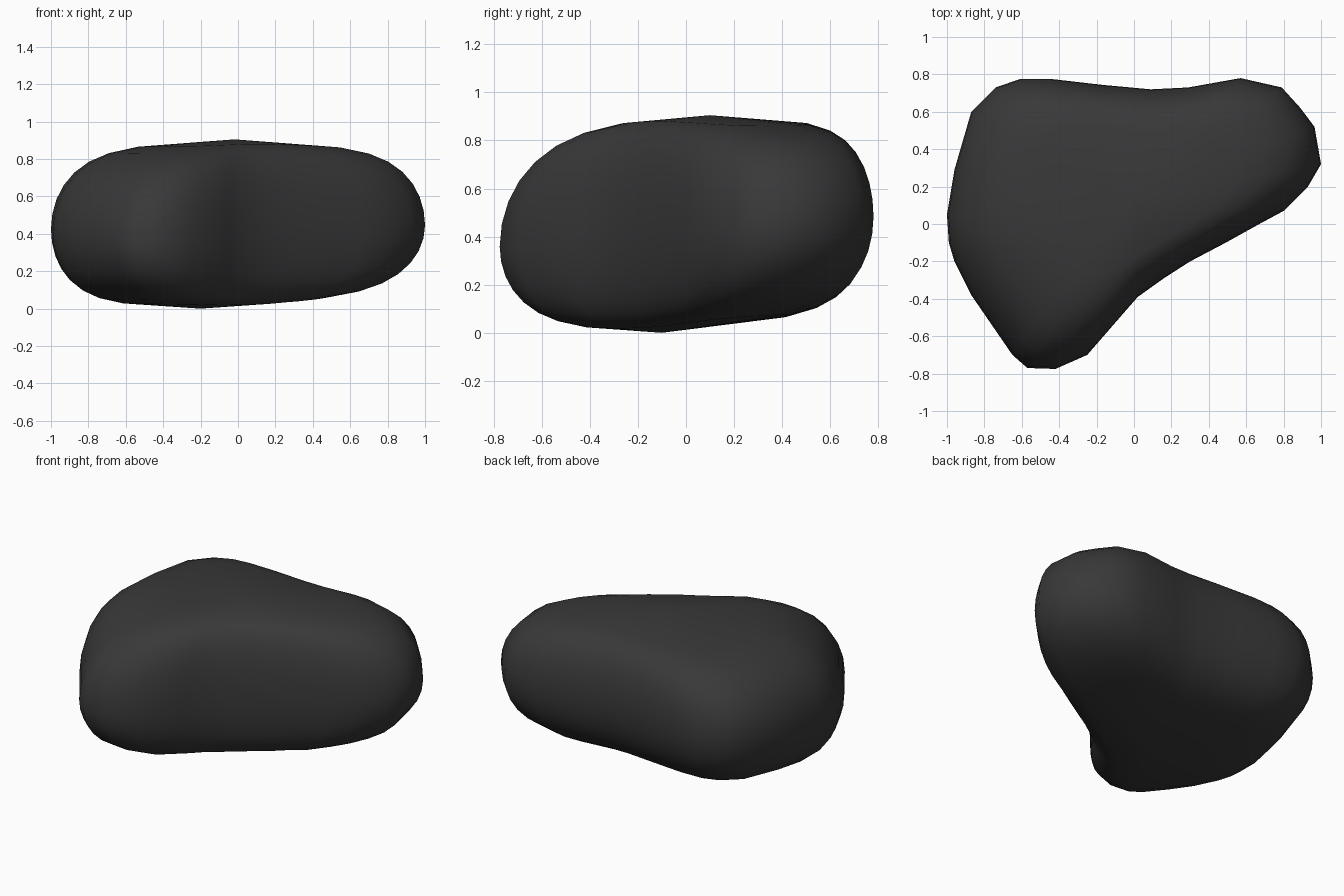
import bpy, bmesh
from math import cos, sin, pi, hypot

if "Cube" in bpy.data.objects:
    bpy.data.objects.remove(bpy.data.objects["Cube"])

# Plan outline of the pebble at its widest, counter-clockwise
outline = [(1.0, .32), (.965, .52), (.89, .62), (.79, .73), (.57, .78), (.29, .73),
           (.09, .72), (-.18, .745), (-.44, .775), (-.61, .775), (-.74, .73),
           (-.87, .6), (-.96, .29), (-1.0, .05), (-.99, -.1), (-.96, -.2),
           (-.87, -.38), (-.76, -.54), (-.65, -.7), (-.57, -.77), (-.42, -.775),
           (-.25, -.7), (-.05, -.47), (.02, -.39), (.16, -.29), (.3, -.2),
           (.49, -.1), (.67, 0), (.8, .07), (.93, .2)]
TOP = (-.02, .10, .905)
BASE = (-.20, -.10, 0.0)
STEPS = 8


def equator(p):
    return .42 + .08 * p[1]


def power(p, pole):
    """Squareness of the shoulder: softer at the front, tighter in the dips."""
    reach = hypot(p[0] - pole[0], p[1] - pole[1])
    return 5 + 1.6 * p[1] + 4 * max(0, .85 - reach)


def ring(bm, pole, t):
    """Ring along a rounded shoulder running from the outline to a pole."""
    verts = []
    for p in outline:
        s, h = cos(t) ** (2 / power(p, pole)), sin(t)
        dx, dy = (p[0] - pole[0]) * s, (p[1] - pole[1]) * s
        # Gentle cone away from the crown, and a lift under the back
        r = hypot(dx, dy)
        tilt = -.06 * r if pole is TOP else .05 * r + .06 * max(0, dy)
        z0 = equator(p)
        verts.append(bm.verts.new((pole[0] + dx, pole[1] + dy,
                                   z0 + (pole[2] + tilt - z0) * h)))
    return verts


def bridge(bm, a, b):
    for i in range(len(a)):
        j = (i + 1) % len(a)
        bm.faces.new((a[i], a[j], b[j], b[i]))


bm = bmesh.new()
# Upper and lower halves share the equator ring
middle = ring(bm, TOP, 0)
for pole in (TOP, BASE):
    previous = middle
    for k in range(1, STEPS):
        current = ring(bm, pole, k / STEPS * pi / 2)
        bridge(bm, previous, current)
        previous = current
    tip = bm.verts.new(pole)
    for i in range(len(previous)):
        bm.faces.new((previous[i], previous[(i + 1) % len(previous)], tip))
bmesh.ops.recalc_face_normals(bm, faces=bm.faces)
for f in bm.faces:
    f.smooth = True

mesh = bpy.data.meshes.new("pebble")
bm.to_mesh(mesh)
bm.free()
pebble = bpy.data.objects.new("pebble", mesh)
bpy.context.collection.objects.link(pebble)

# Dark stone colour
stone = bpy.data.materials.new("dark_stone")
stone.diffuse_color = (.04, .04, .04, 1)
stone.use_nodes = True
stone.node_tree.nodes["Principled BSDF"].inputs["Base Color"].default_value = stone.diffuse_color
mesh.materials.append(stone)
